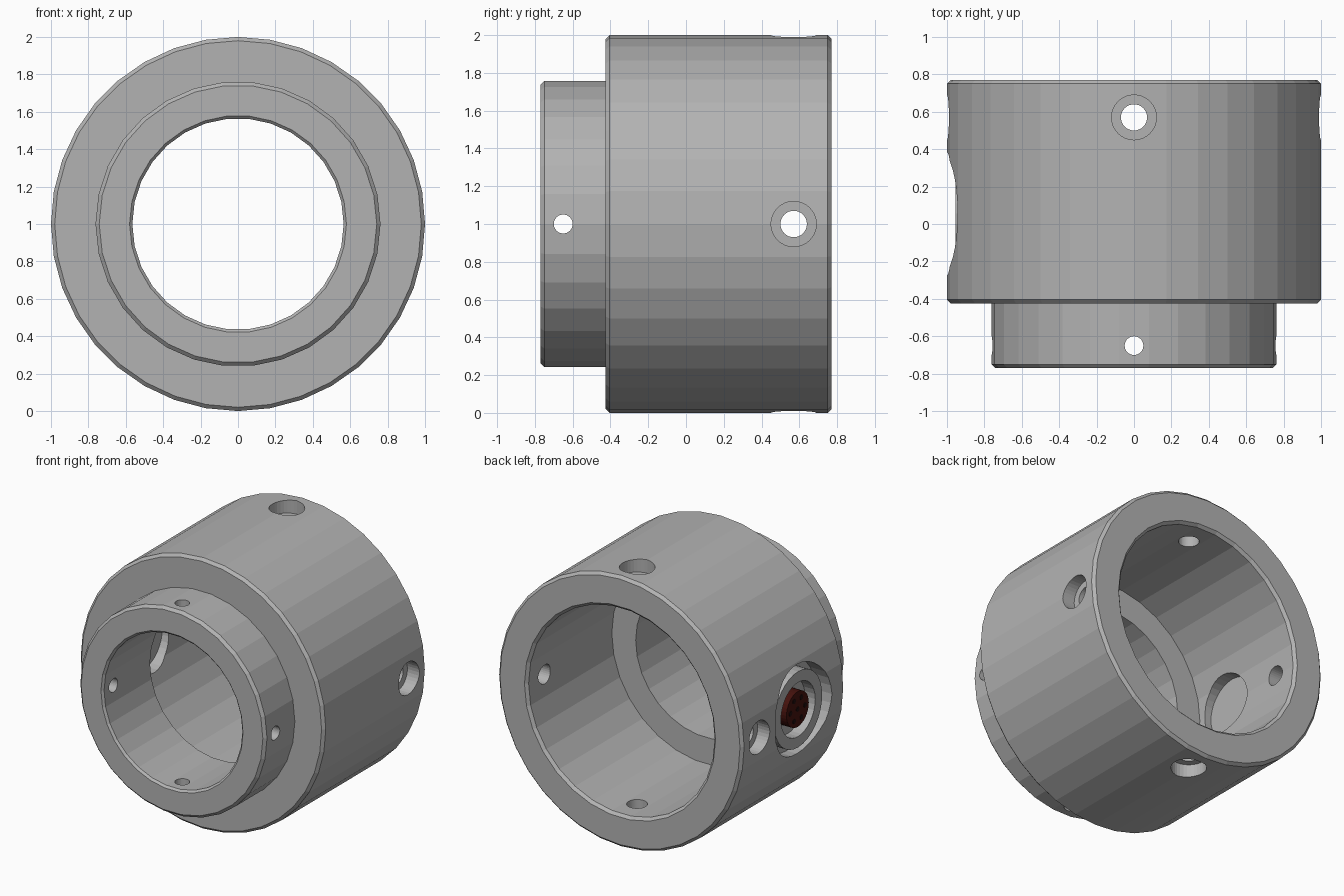
import bpy, bmesh, math
from mathutils import Vector

if "Cube" in bpy.data.objects:
    bpy.data.objects.remove(bpy.data.objects["Cube"])

CENTRE = Vector((0, 0, 1))
AXIS = Vector((0, 1, 0))
SIDES = [Vector(d) for d in ((1, 0, 0), (-1, 0, 0), (0, 0, 1), (0, 0, -1))]


def lathe(name, profile, sides, direction=AXIS, origin=CENTRE, material=None):
    """Capped solid of revolution from (distance along axis, radius) pairs."""
    bm = bmesh.new()
    turn = direction.to_track_quat('Z', 'Y')
    angles = [math.tau * i / sides for i in range(sides)]
    rings = []
    for t, r in profile:
        rings.append([bm.verts.new(origin + turn @ Vector((r * math.cos(a), r * math.sin(a), t)))
                      for a in angles])
    for low, high in zip(rings, rings[1:]):
        for i in range(sides):
            j = (i + 1) % sides
            bm.faces.new((low[i], low[j], high[j], high[i]))
    bm.faces.new(rings[0][::-1])
    bm.faces.new(rings[-1])
    bmesh.ops.recalc_face_normals(bm, faces=bm.faces)
    mesh = bpy.data.meshes.new(name)
    bm.to_mesh(mesh)
    bm.free()
    obj = bpy.data.objects.new(name, mesh)
    bpy.context.collection.objects.link(obj)
    if material:
        mesh.materials.append(material)
    return obj


def combine(target, tool, operation):
    """Apply a boolean and discard the tool object."""
    mod = target.modifiers.new("boolean", 'BOOLEAN')
    mod.operation = operation
    mod.solver = 'EXACT'
    mod.object = tool
    bpy.context.view_layer.objects.active = target
    bpy.ops.object.modifier_apply(modifier=mod.name)
    bpy.data.objects.remove(tool)


def paint(name, colour):
    mat = bpy.data.materials.new(name)
    mat.use_nodes = True
    mat.diffuse_color = colour
    mat.node_tree.nodes["Principled BSDF"].inputs["Base Color"].default_value = colour
    return mat


metal = paint("metal_grey", (.45, .45, .45, 1))
red = paint("insert_red", (.06, .006, .004, 1))
dark = paint("contact_dark", (.015, .004, .004, 1))

# Stepped housing with chamfered rims
housing = lathe("housing", [(-.425, .98), (-.405, 1), (.75, 1), (.77, .98)], 36, material=metal)
neck = lathe("neck", [(-.77, .742), (-.75, .762), (-.3, .762)], 30, material=metal)
combine(housing, neck, 'UNION')

# Narrow front bore and wide rear bore
front_bore = lathe("front_bore", [(-.8, .61), (-.755, .565), (0, .565)], 30, material=metal)
rear_bore = lathe("rear_bore", [(-.22, .76), (.75, .76), (.8, .81)], 30, material=metal)
combine(housing, front_bore, 'DIFFERENCE')
combine(housing, rear_bore, 'DIFFERENCE')

# Four counterbored screw holes in the body, four plain holes in the neck
for side in SIDES:
    screw = lathe("screw_hole", [(.5, .07), (.9, .07), (.9, .12), (1.1, .12)], 32,
                  side, CENTRE + AXIS * .57, metal)
    combine(housing, screw, 'DIFFERENCE')
    pin_hole = lathe("neck_hole", [(.4, .05), (.9, .05)], 32, side, CENTRE - AXIS * .65, metal)
    combine(housing, pin_hole, 'DIFFERENCE')

# Socket recess on the right side
RIGHT = SIDES[1]
port = CENTRE + AXIS * .055
recess = lathe("recess", [(.5, .22), (.86, .22), (.86, .33), (1.1, .33)], 32, RIGHT, port, metal)
combine(housing, recess, 'DIFFERENCE')

# Connector: cupped shell, red insert and its contacts
lathe("connector_shell", [(.81, .22), (.86, .22), (.86, .28), (.954, .28), (.954, .2), (.87, .2)],
      32, RIGHT, port, metal)
lathe("connector_insert", [(.87, .13), (.95, .13)], 32, RIGHT, port, red)
for i in range(7):
    angle = math.tau * i / 6
    radius = .085 if i < 6 else 0
    spot = port + Vector((0, math.cos(angle), math.sin(angle))) * radius
    lathe(f"contact_{i + 1}", [(.93, .018), (.954, .018)], 12, RIGHT, spot, dark)
